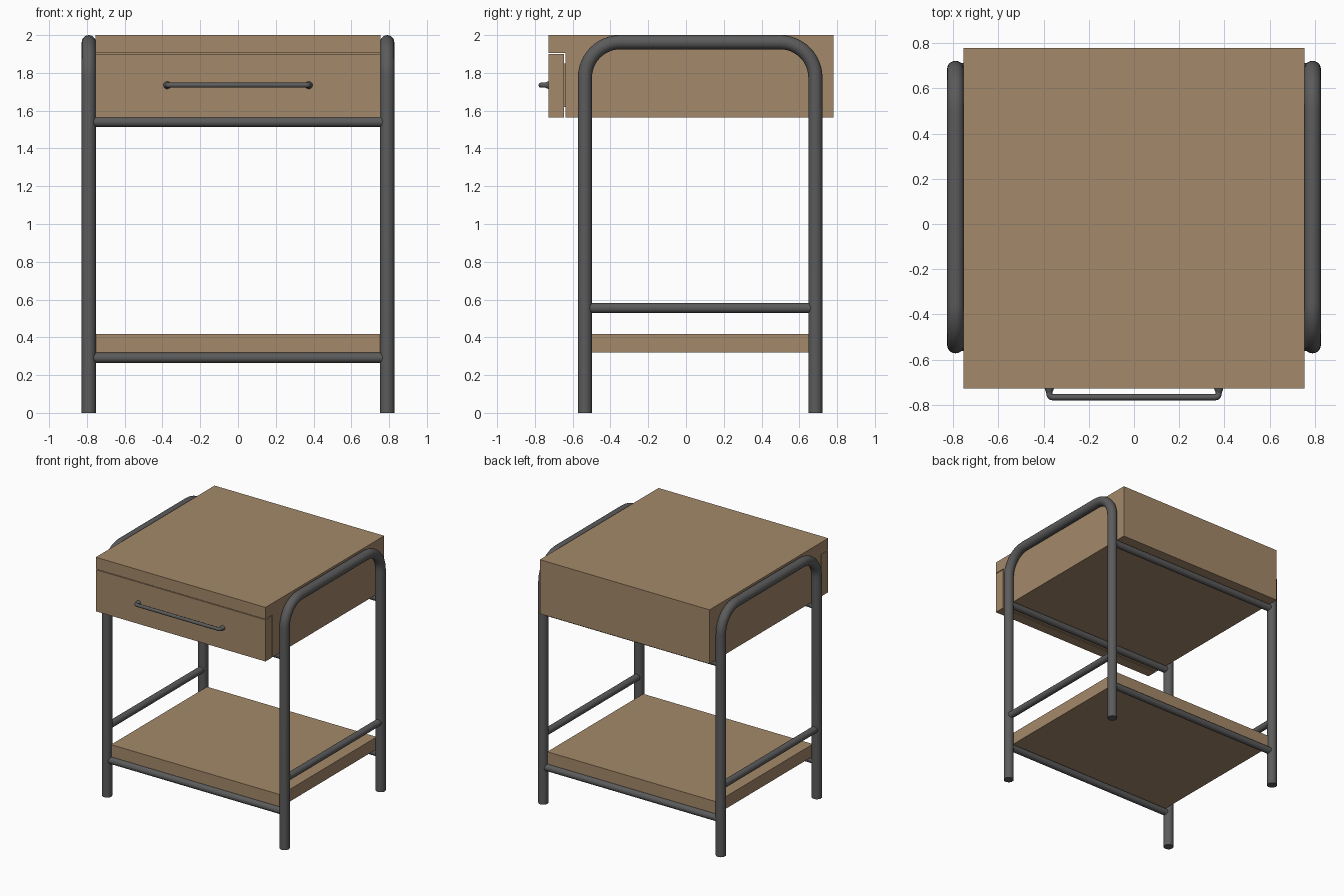
import bpy, bmesh, math
from mathutils import Vector

if "Cube" in bpy.data.objects:
    bpy.data.objects.remove(bpy.data.objects["Cube"])


def material(name, rgb):
    m = bpy.data.materials.new(name)
    m.diffuse_color = (*rgb, 1)
    m.use_nodes = True
    m.node_tree.nodes["Principled BSDF"].inputs["Base Color"].default_value = m.diffuse_color
    return m


WOOD = material("tan_wood", (0.37, 0.247, 0.143))
METAL = material("dark_grey_metal", (0.105, 0.105, 0.105))


def add_object(name, mesh, mat, smooth=False):
    ob = bpy.data.objects.new(name, mesh)
    bpy.context.collection.objects.link(ob)
    mesh.materials.clear()
    mesh.materials.append(mat)
    if smooth:
        bpy.ops.object.select_all(action='DESELECT')
        ob.select_set(True)
        bpy.context.view_layer.objects.active = ob
        bpy.ops.object.shade_smooth_by_angle(angle=math.radians(40))
    return ob


def extrude_profile(name, half_width, profile, mat):
    """Extrude a (y, z) outline across x."""
    bm = bmesh.new()
    face = bm.faces.new([bm.verts.new((-half_width, y, z)) for y, z in profile])
    ext = bmesh.ops.extrude_face_region(bm, geom=[face])
    moved = [g for g in ext["geom"] if isinstance(g, bmesh.types.BMVert)]
    bmesh.ops.translate(bm, verts=moved, vec=(2 * half_width, 0, 0))
    bmesh.ops.recalc_face_normals(bm, faces=bm.faces)
    mesh = bpy.data.meshes.new(name)
    bm.to_mesh(mesh)
    bm.free()
    return add_object(name, mesh, mat)


def board(name, half_width, y0, y1, z0, z1):
    return extrude_profile(name, half_width, [(y0, z0), (y1, z0), (y1, z1), (y0, z1)], WOOD)


def rounded(points, radius, steps):
    """Replace the inner right-angle corners of a path by arcs."""
    pts = [Vector(p) for p in points]
    out = [pts[0]]
    for a, p, b in zip(pts, pts[1:], pts[2:]):
        u, v = (a - p).normalized(), (b - p).normalized()
        centre = p + (u + v) * radius
        for i in range(steps + 1):
            t = math.pi / 2 * i / steps
            out.append(centre - v * radius * math.cos(t) - u * radius * math.sin(t))
    return out + [pts[-1]]


def tube(name, points, radius, res=8, radii=None):
    """Capped round tube along a path."""
    curve = bpy.data.curves.new(name + "_path", 'CURVE')
    curve.dimensions = '3D'
    curve.bevel_depth = radius
    curve.bevel_resolution = res
    curve.use_fill_caps = True
    spline = curve.splines.new('POLY')
    spline.points.add(len(points) - 1)
    for i, p in enumerate(points):
        spline.points[i].co = (*p, 1)
        if radii:
            spline.points[i].radius = radii[i]
    temp = bpy.data.objects.new("temp", curve)
    bpy.context.collection.objects.link(temp)
    graph = bpy.context.evaluated_depsgraph_get()
    mesh = bpy.data.meshes.new_from_object(temp.evaluated_get(graph))
    bpy.data.objects.remove(temp)
    # weld cap rims so the tube is closed
    bm = bmesh.new()
    bm.from_mesh(mesh)
    bmesh.ops.remove_doubles(bm, verts=bm.verts, dist=1e-5)
    bmesh.ops.recalc_face_normals(bm, faces=bm.faces)
    bm.to_mesh(mesh)
    bm.free()
    mesh.name = name
    return add_object(name, mesh, METAL, smooth=True)


BOX_X, FRONT, BACK = 0.755, -0.729, 0.780
LEG_X, LEG_F, LEG_B = 0.79, -0.535, 0.685
BOTTOM = 1.565

# cabinet body with the top overhanging the drawer front
extrude_profile("cabinet", BOX_X, [
    (FRONT, 2.0), (FRONT, 1.905), (-0.637, 1.905),
    (-0.637, BOTTOM), (BACK, BOTTOM), (BACK, 2.0)], WOOD)

# drawer front and the drawer body joining it to the cabinet
board("drawer_front", BOX_X, FRONT, -0.645, BOTTOM, 1.90)
board("drawer_body", 0.70, -0.646, -0.60, 1.62, 1.85)

# lower shelf
board("shelf", BOX_X, LEG_F, LEG_B, 0.32, 0.418)

# bent side frames, each with a side rail
for side, x in (("left", -LEG_X), ("right", LEG_X)):
    path = rounded([(x, LEG_F, 0), (x, LEG_F, 1.9625),
                    (x, LEG_B, 1.9625), (x, LEG_B, 0)], 0.187, 12)
    tube(side + "_frame", path, 0.0375)
    tube(side + "_rail", [(x, LEG_F, 0.555), (x, LEG_B, 0.555)], 0.027)

# cross rails under the cabinet and under the shelf
for end, y in (("front", LEG_F), ("back", LEG_B)):
    for level, z in (("upper", 1.54), ("lower", 0.292)):
        tube(f"{end}_{level}_rail", [(-LEG_X, y, z), (LEG_X, y, z)], 0.027)

# drawer handle with flared feet
HX, HY, HZ = 0.375, -0.767, 1.735
tube("handle", rounded([(-HX, FRONT, HZ), (-HX, HY, HZ),
                        (HX, HY, HZ), (HX, FRONT, HZ)], 0.015, 5), 0.0135, 5)
for side, x in (("left", -HX), ("right", HX)):
    tube(side + "_handle_foot", [(x, FRONT, HZ), (x, FRONT - 0.008, HZ), (x, FRONT - 0.018, HZ)],
         0.02, 5, radii=[1.0, 0.9, 0.65])
